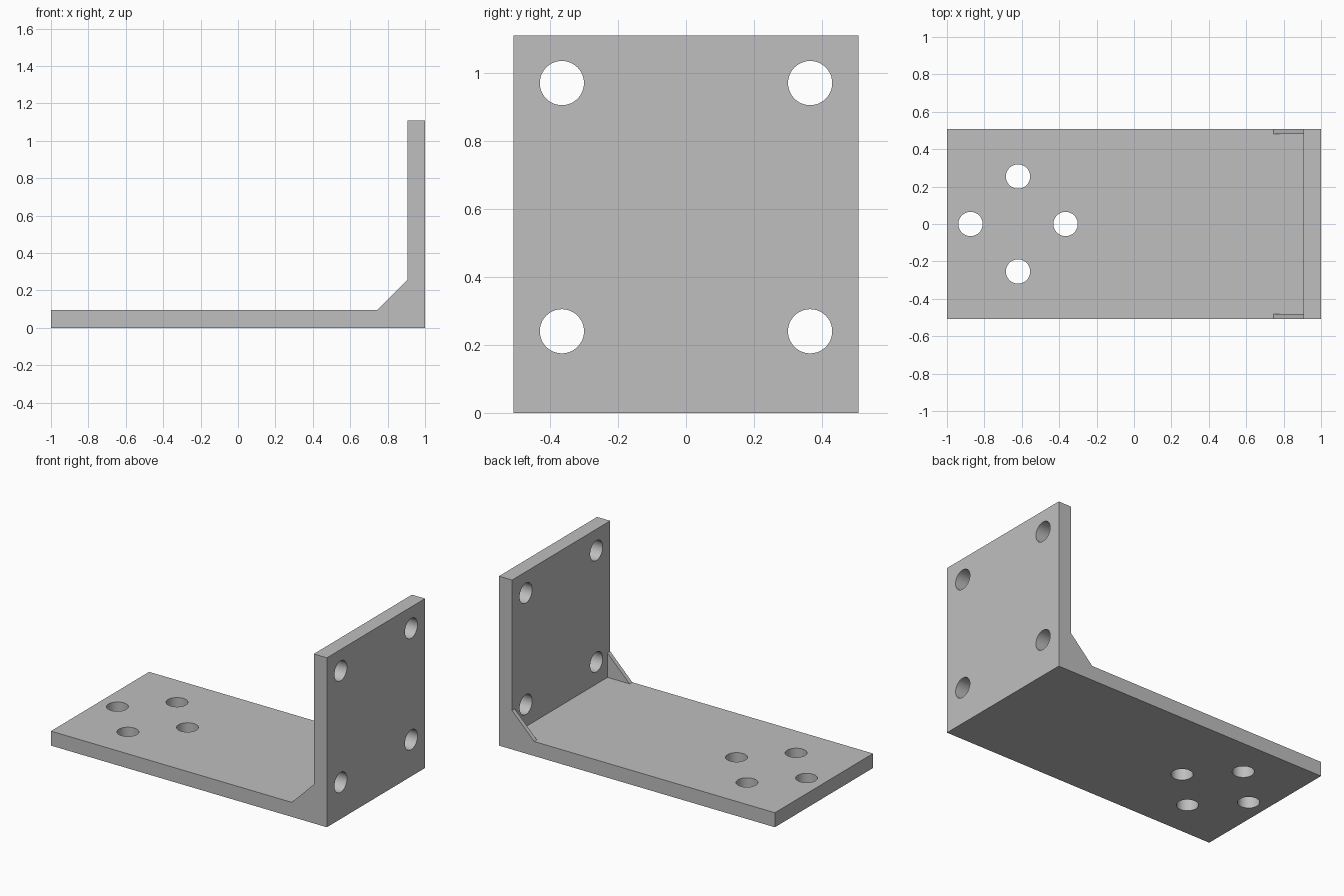
import bpy
import bmesh
import math
from mathutils import Vector

cube = bpy.data.objects.get("Cube")
if cube:
    bpy.data.objects.remove(cube, do_unlink=True)

HALF_W = 0.508      # half width of the bracket
HEIGHT = 1.11       # height of the upright plate
T = 0.095           # plate thickness
LEG = 0.16          # leg length of the corner ribs
RIB_T = 0.028       # rib thickness
HOLE_R = 0.065

grey = bpy.data.materials.new("plain_grey")
grey.use_nodes = True
COLOUR = (0.52, 0.52, 0.52, 1)
grey.diffuse_color = COLOUR
grey.node_tree.nodes["Principled BSDF"].inputs["Base Color"].default_value = COLOUR


def extrude_profile(name, points, y0, y1):
    """Solid made from an x-z outline swept along y."""
    bm = bmesh.new()
    face = bm.faces.new([bm.verts.new((x, y0, z)) for x, z in points])
    swept = bmesh.ops.extrude_face_region(bm, geom=[face])
    verts = [g for g in swept["geom"] if isinstance(g, bmesh.types.BMVert)]
    bmesh.ops.translate(bm, verts=verts, vec=(0, y1 - y0, 0))
    bmesh.ops.recalc_face_normals(bm, faces=bm.faces)
    mesh = bpy.data.meshes.new(name)
    bm.to_mesh(mesh)
    bm.free()
    mesh.materials.append(grey)
    obj = bpy.data.objects.new(name, mesh)
    bpy.context.collection.objects.link(obj)
    return obj


def drill(name, centre, axis):
    """Cylindrical cutter along the given axis."""
    turn = Vector(axis).to_track_quat("Z", "Y").to_euler()
    bpy.ops.mesh.primitive_cylinder_add(vertices=48, radius=HOLE_R, depth=4 * T,
                                        location=centre, rotation=turn)
    obj = bpy.context.object
    obj.name = name
    obj.hide_render = True
    obj.data.materials.append(grey)
    return obj


def combine(body, tool, operation):
    mod = body.modifiers.new(tool.name, "BOOLEAN")
    mod.operation = operation
    mod.solver = "EXACT"
    mod.object = tool
    bpy.context.view_layer.objects.active = body
    bpy.ops.object.modifier_apply(modifier=mod.name)
    bpy.data.objects.remove(tool, do_unlink=True)


# Base plate and upright plate as one angle section
inner = 1 - T
bracket = extrude_profile(
    "angle_bracket",
    [(-1, 0), (1, 0), (1, HEIGHT), (inner, HEIGHT), (inner, T), (-1, T)],
    -HALF_W, HALF_W)

# Triangular ribs flush with both sides of the corner
for side in (-1, 1):
    rib = extrude_profile(
        "corner_rib", [(inner - LEG, T), (inner, T), (inner, T + LEG)],
        side * HALF_W, side * (HALF_W - RIB_T))
    combine(bracket, rib, "UNION")

# Merge coplanar faces left by the ribs
bm = bmesh.new()
bm.from_mesh(bracket.data)
bmesh.ops.remove_doubles(bm, verts=bm.verts, dist=0.0001)
bmesh.ops.dissolve_limit(bm, angle_limit=math.radians(1), verts=bm.verts, edges=bm.edges)
bm.to_mesh(bracket.data)
bm.free()

# Four base holes on a circle
for i in range(4):
    a = i * math.pi / 2
    spot = (-0.62 + 0.254 * math.cos(a), 0.254 * math.sin(a), T / 2)
    combine(bracket, drill("base_hole", spot, (0, 0, 1)), "DIFFERENCE")

# Four corner holes in the upright plate
for y in (-0.365, 0.365):
    for z in (0.24, 0.97):
        spot = (1 - T / 2, y, z)
        combine(bracket, drill("wall_hole", spot, (1, 0, 0)), "DIFFERENCE")

# Smooth hole walls with crisp plate edges
bpy.ops.object.select_all(action="DESELECT")
bracket.select_set(True)
bpy.context.view_layer.objects.active = bracket
bpy.ops.object.shade_smooth_by_angle(angle=math.radians(30))
